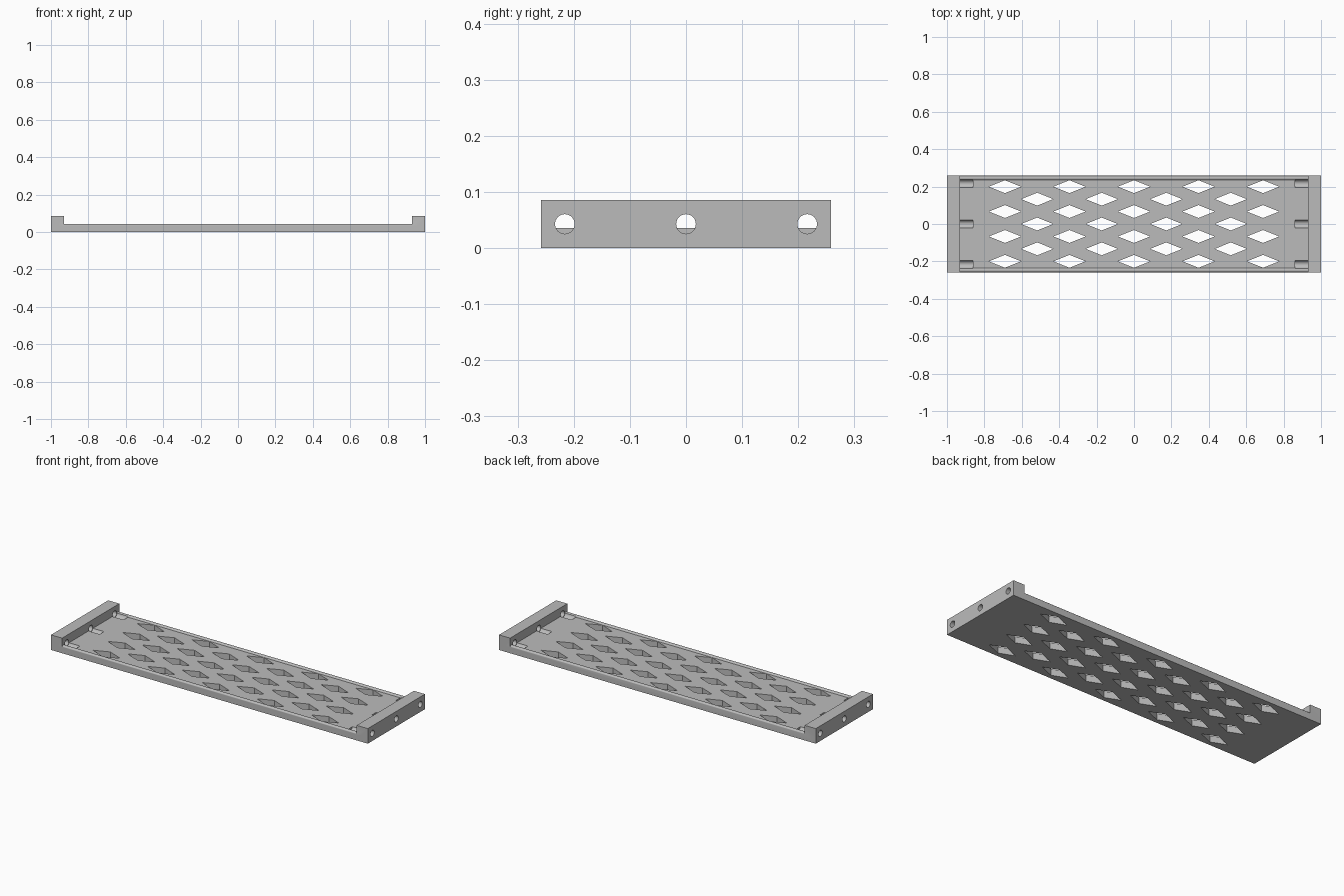
import bpy, bmesh, math
from mathutils import Matrix, Vector

if "Cube" in bpy.data.objects:
    bpy.data.objects.remove(bpy.data.objects["Cube"], do_unlink=True)

# Main dimensions
HALF_Y = 0.258
FLOOR, RIM, BLOCK = 0.036, 0.043, 0.086
INNER_X, GROOVE_X = 0.93, 0.86
RIM_R = 0.0115

grey = bpy.data.materials.new("light_grey")
grey.use_nodes = True
colour = (0.5, 0.5, 0.5, 1)
grey.diffuse_color = colour
grey.node_tree.nodes["Principled BSDF"].inputs["Base Color"].default_value = colour


def make_object(name, bm):
    bmesh.ops.recalc_face_normals(bm, faces=bm.faces)
    mesh = bpy.data.meshes.new(name)
    bm.to_mesh(mesh)
    bm.free()
    mesh.materials.append(grey)
    obj = bpy.data.objects.new(name, mesh)
    bpy.context.collection.objects.link(obj)
    return obj


def add_prism(bm, points, direction):
    """Extrude a closed outline along a direction."""
    face = bm.faces.new([bm.verts.new(p) for p in points])
    result = bmesh.ops.extrude_face_region(bm, geom=[face], use_keep_orig=True)
    verts = [g for g in result["geom"] if isinstance(g, bmesh.types.BMVert)]
    bmesh.ops.translate(bm, verts=verts, vec=Vector(direction))


def add_rod(bm, x0, x1, y, radius):
    turn = Matrix.Translation(((x0 + x1) / 2, y, BLOCK / 2)) @ Matrix.Rotation(math.pi / 2, 4, "Y")
    bmesh.ops.create_cone(bm, cap_ends=True, segments=32, radius1=radius,
                          radius2=radius, depth=abs(x1 - x0), matrix=turn)


def combine(target, tool, operation):
    mod = target.modifiers.new(operation, "BOOLEAN")
    mod.object, mod.operation, mod.solver = tool, operation, "EXACT"
    bpy.context.view_layer.objects.active = target
    bpy.ops.object.modifier_apply(modifier=mod.name)
    bpy.data.objects.remove(tool, do_unlink=True)


# Shelf plate: flat floor with a rounded bead along each long edge
steps = 10
bead = []
for i in range(steps + 1):
    a = math.pi * i / steps
    bead.append((HALF_Y - RIM_R + RIM_R * math.cos(a),
                 FLOOR + (RIM - FLOOR) * math.sin(a)))
profile = [(HALF_Y, 0)] + bead
profile += [(-y, z) for y, z in reversed(profile)]
bm = bmesh.new()
add_prism(bm, [(-1, y, z) for y, z in profile], (2, 0, 0))
shelf = make_object("slatted_shelf", bm)

# Raised mounting block at each end
for side in (-1, 1):
    bm = bmesh.new()
    outline = [(INNER_X, 0), (1, 0), (1, BLOCK), (INNER_X, BLOCK)]
    add_prism(bm, [(side * x, -HALF_Y, z) for x, z in outline], (0, 2 * HALF_Y, 0))
    combine(shelf, make_object("end_block", bm), "UNION")

# Diamond openings in staggered rows
bm = bmesh.new()
for row in range(-3, 4):
    count = 5 if row % 2 else 4
    for col in range(count):
        cx, cy = (col - (count - 1) / 2) * 0.345, row * 0.0665
        outline = [(0.086, 0), (0, 0.0345), (-0.086, 0), (0, -0.0345)]
        add_prism(bm, [(cx + x, cy + y, -0.1) for x, y in outline], (0, 0, 0.3))
combine(shelf, make_object("diamond_cutter", bm), "DIFFERENCE")

# Screw holes through the blocks, then wider grooves in the floor
for start, end, radius in ((0.9, 1.1, 0.0175), (GROOVE_X, INNER_X, 0.0215)):
    bm = bmesh.new()
    for side in (-1, 1):
        for y in (-0.216, 0, 0.216):
            add_rod(bm, side * start, side * end, y, radius)
    combine(shelf, make_object("screw_cutter", bm), "DIFFERENCE")

# Smooth curved walls, crisp corners
bpy.ops.object.select_all(action="DESELECT")
shelf.select_set(True)
bpy.context.view_layer.objects.active = shelf
bpy.ops.object.shade_smooth_by_angle(angle=math.radians(30))
